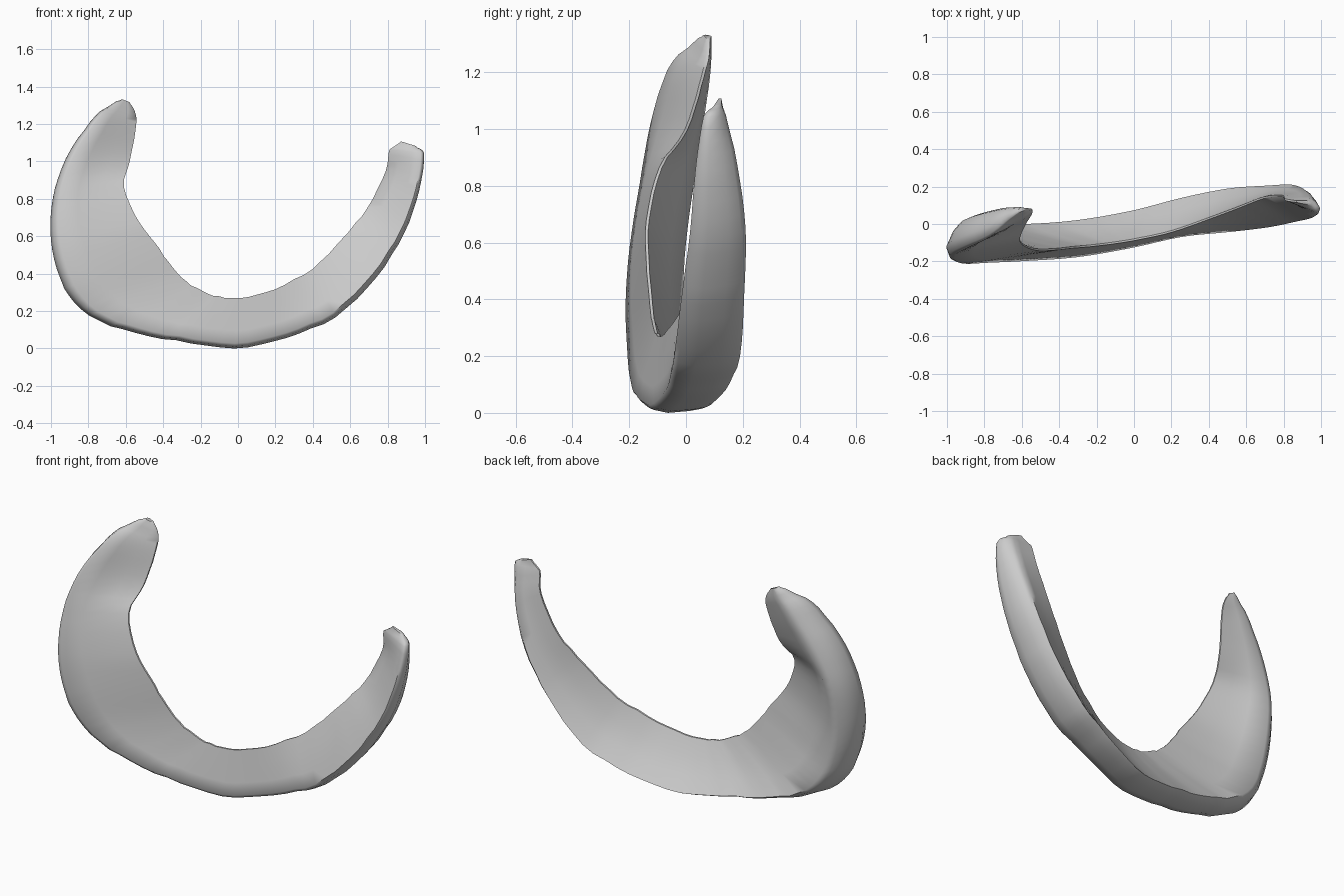
import bpy, bmesh, math, random
from mathutils import Vector

if "Cube" in bpy.data.objects:
    bpy.data.objects.remove(bpy.data.objects["Cube"])
random.seed(4)

# Stations along the crescent: outer x, z, inner x, z, rim front y, rim back y, inner edge y
STATIONS = [
    (-.62, 1.335, -.58, 1.32, .06, .09, .08),
    (-.69, 1.3, -.545, 1.25, .01, .09, .075),
    (-.79, 1.21, -.55, 1.15, -.07, .085, .05),
    (-.92, 1.02, -.58, 1.0, -.13, .06, 0),
    (-.99, .8, -.61, .86, -.165, .03, -.09),
    (-1, .58, -.53, .68, -.2, 0, -.135),
    (-.95, .37, -.42, .53, -.215, -.01, -.135),
    (-.84, .21, -.33, .41, -.21, 0, -.125),
    (-.62, .1, -.22, .32, -.2, 0, -.115),
    (-.33, .04, -.1, .275, -.18, .02, -.1),
    (-.02, 0, .02, .27, -.13, .07, -.08),
    (.26, .06, .2, .32, -.07, .14, -.04),
    (.52, .17, .4, .43, -.045, .19, .03),
    (.74, .38, .56, .59, -.02, .205, .09),
    (.89, .62, .69, .75, .01, .21, .14),
    (.97, .85, .79, .95, .03, .18, .15),
    (.995, 1.04, .81, 1.06, .06, .14, .13),
    (.95, 1.08, .87, 1.105, .1, .125, .12),
]
STEPS = 4


def spline(a, b, c, d, t):
    """Smooth curve through b and c."""
    return [q + .5 * t * (r - p + t * (2 * p - 5 * q + 4 * r - s + t * (3 * (q - r) + s - p)))
            for p, q, r, s in zip(a, b, c, d)]


def section(station):
    """Wedge section: thick rounded rim, thin inner edge."""
    ox, oz, ix, iz, yf, yb, yi = station
    outer, inner = Vector((ox, 0, oz)), Vector((ix, 0, iz))
    thin = min(.005, (yb - yf) * .2)
    crest = .92 - .25 * oz  # back ridge moves inward up the horns

    def at(t, y):
        p = inner.lerp(outer, t)
        p.y = y
        return p

    def mix(start, end, t):
        return start + (end - start) * t

    front, back = yi - thin, yi + thin
    return [
        at(0, front), at(.3, mix(front, yf, .32)), at(.65, mix(front, yf, .7)),
        at(.9, mix(front, yf, .97)), at(.96, mix(yf, yb, .08)), at(1, mix(yf, yb, .33)),
        at(mix(1, crest, .3), mix(yf, yb, .7)), at(mix(1, crest, .65), mix(yf, yb, .92)),
        at(crest, yb), at(crest * .7, mix(back, yb, .62)),
        at(crest * .35, mix(back, yb, .26)), at(0, back),
    ]


# Interpolate the stations
rows = []
last = len(STATIONS) - 1
for i in range(last):
    pts = [STATIONS[min(max(i + k, 0), last)] for k in (-1, 0, 1, 2)]
    rows += [spline(*pts, s / STEPS) for s in range(STEPS)]
rows.append(STATIONS[last])

# Crescent wedge skinned between sections, with slight unevenness
bm = bmesh.new()
rings = []
for row in rows:
    bump = random.uniform(-.005, .005)
    ring = []
    for p in section(row):
        p.z = max(0, p.z + bump)
        ring.append(bm.verts.new(p))
    rings.append(ring)
for a, b in zip(rings, rings[1:]):
    n = len(a)
    for j in range(n):
        k = (j + 1) % n
        bm.faces.new((a[j], a[k], b[k], b[j]))
bm.faces.new(rings[0])
bm.faces.new(rings[-1])
bmesh.ops.recalc_face_normals(bm, faces=bm.faces)
mesh = bpy.data.meshes.new("crescent_wedge")
bm.to_mesh(mesh)
bm.free()
crescent = bpy.data.objects.new("crescent_wedge", mesh)
bpy.context.collection.objects.link(crescent)

# Plain grey material
grey = bpy.data.materials.new("light_grey")
grey.use_nodes = True
color = (.6, .6, .6, 1)
grey.diffuse_color = color
grey.node_tree.nodes["Principled BSDF"].inputs["Base Color"].default_value = color
mesh.materials.append(grey)

# Smooth surfaces, sharp thin edge
bpy.ops.object.select_all(action="DESELECT")
crescent.select_set(True)
bpy.context.view_layer.objects.active = crescent
bpy.ops.object.shade_smooth_by_angle(angle=math.radians(60))
